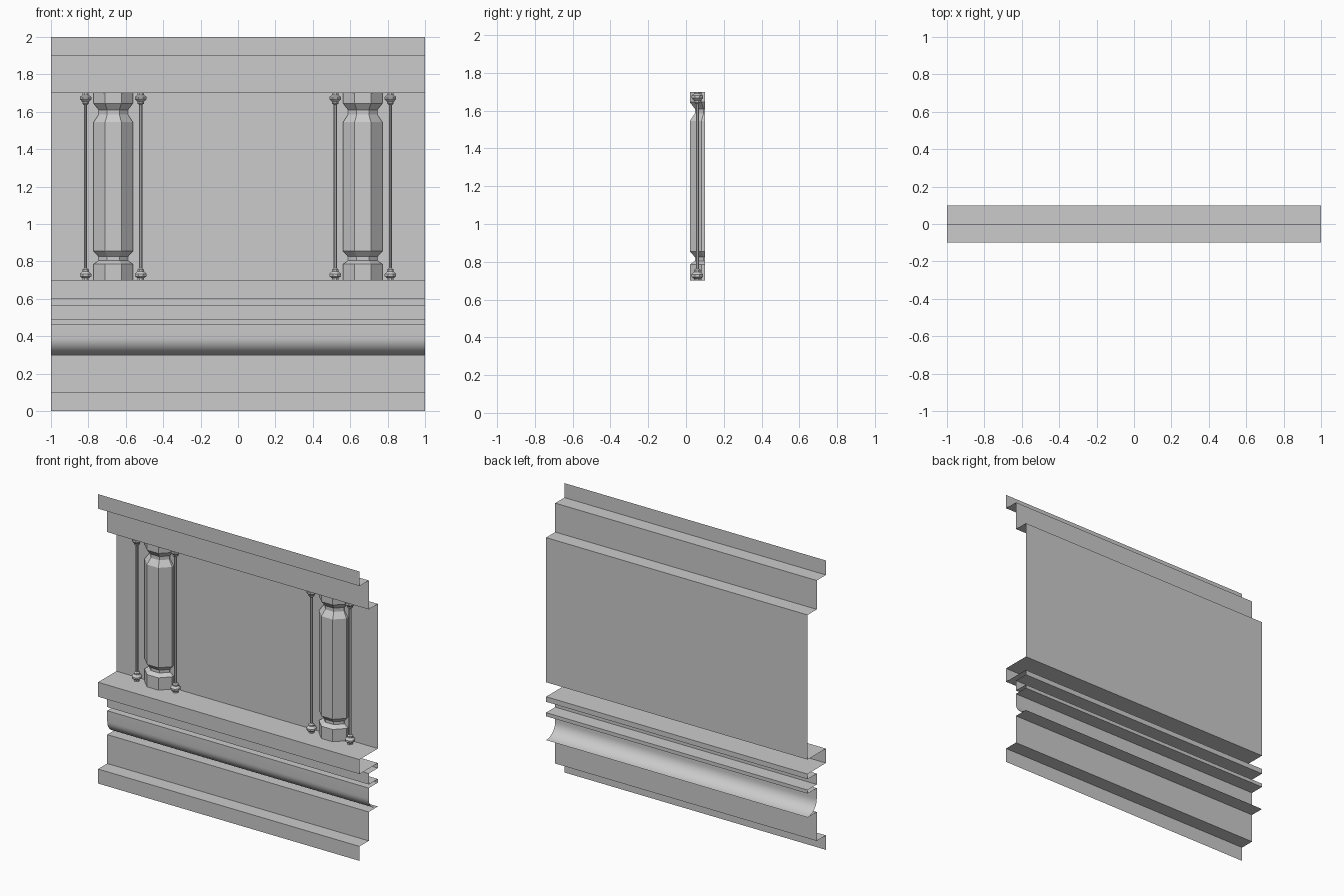
import bpy
import math

if "Cube" in bpy.data.objects:
    bpy.data.objects.remove(bpy.data.objects["Cube"], do_unlink=True)

# Single plain grey
grey = bpy.data.materials.new("plain_grey")
grey.use_nodes = True
GREY = (0.6, 0.6, 0.6, 1)
grey.diffuse_color = GREY
grey.node_tree.nodes["Principled BSDF"].inputs["Base Color"].default_value = GREY


def loft(name, rings, closed=False, caps=False, smooth=False):
    """Skin a list of equally long point rows into one mesh object."""
    n = len(rings[0])
    verts = [p for ring in rings for p in ring]
    faces = []
    for i in range(len(rings) - 1):
        for j in range(n if closed else n - 1):
            k = (j + 1) % n
            faces.append((i * n + j, i * n + k, (i + 1) * n + k, (i + 1) * n + j))
    if caps:
        last = (len(rings) - 1) * n
        faces.append(tuple(reversed(range(n))))
        faces.append(tuple(range(last, last + n)))
    mesh = bpy.data.meshes.new(name)
    mesh.from_pydata(verts, [], faces)
    mesh.materials.append(grey)
    obj = bpy.data.objects.new(name, mesh)
    bpy.context.collection.objects.link(obj)
    if smooth:
        bpy.ops.object.select_all(action="DESELECT")
        obj.select_set(True)
        bpy.context.view_layer.objects.active = obj
        bpy.ops.object.shade_smooth_by_angle(angle=math.radians(35))
    return obj


# Moulded wall sheet: (y, z) profile from the bottom up, swept along x
FRONT, MID, BACK = -0.1, 0.0, 0.1
plinth = [(FRONT, 0), (FRONT, 0.1), (MID, 0.1), (MID, 0.3)]
COVE_TOP, COVE_DROP, STEPS = 0.39, 0.09, 10
cove = []
for i in range(STEPS + 1):
    a = math.pi / 2 * (1 - i / STEPS)
    cove.append((BACK - 0.1 * math.cos(a), COVE_TOP - COVE_DROP * math.sin(a)))
fillets = [(MID, 0.465), (BACK, 0.465), (BACK, 0.49), (MID, 0.49),
           (MID, 0.565), (BACK, 0.565), (BACK, 0.6)]
ledge = [(FRONT, 0.6), (FRONT, 0.7), (BACK, 0.7)]
cornice = [(BACK, 1.7), (MID, 1.7), (MID, 1.9), (FRONT, 1.9), (FRONT, 2)]
profile = plinth + cove + fillets + ledge + cornice
loft("wall_panel", [[(-1, y, z), (1, y, z)] for y, z in profile], smooth=True)

# Half-octagon pilasters standing against the panel: (radius, z)
PILASTER = [(0.105, 0.7), (0.105, 0.785), (0.078, 0.805), (0.078, 0.825),
            (0.105, 0.855), (0.105, 1.545), (0.078, 1.585), (0.078, 1.61),
            (0.105, 1.645), (0.105, 1.7)]
AXIS_Y = 0.125
SLOPE = math.tan(math.pi / 8)


def pilaster_row(cx, r, z):
    half = [(r, BACK), (r, AXIS_Y - SLOPE * r), (SLOPE * r, AXIS_Y - r)]
    left = [(cx - x, y, z) for x, y in half]
    right = [(cx + x, y, z) for x, y in reversed(half)]
    return left + right


# Slim rods with turned knobs, mirrored top to bottom: (radius, height above foot)
KNOB = [(0.018, 0), (0.018, 0.01), (0.033, 0.02), (0.033, 0.033),
        (0.019, 0.047), (0.019, 0.056), (0.009, 0.064)]
ROD = [(r, 0.7 + h) for r, h in KNOB] + [(r, 1.7 - h) for r, h in reversed(KNOB)]
ROD_Y, SIDES = 0.06, 8


def rod_row(cx, r, z):
    angles = [math.tau * (i + 0.5) / SIDES for i in range(SIDES)]
    return [(cx + r * math.cos(a), ROD_Y + r * math.sin(a), z) for a in angles]


for side, s in (("left", 1), ("right", -1)):
    loft(side + "_pilaster", [pilaster_row(s * 0.667, r, z) for r, z in PILASTER])
    for place, x in (("inner", 0.52), ("outer", 0.815)):
        loft(f"{side}_{place}_rod", [rod_row(s * x, r, z) for r, z in ROD],
             closed=True, caps=True)
